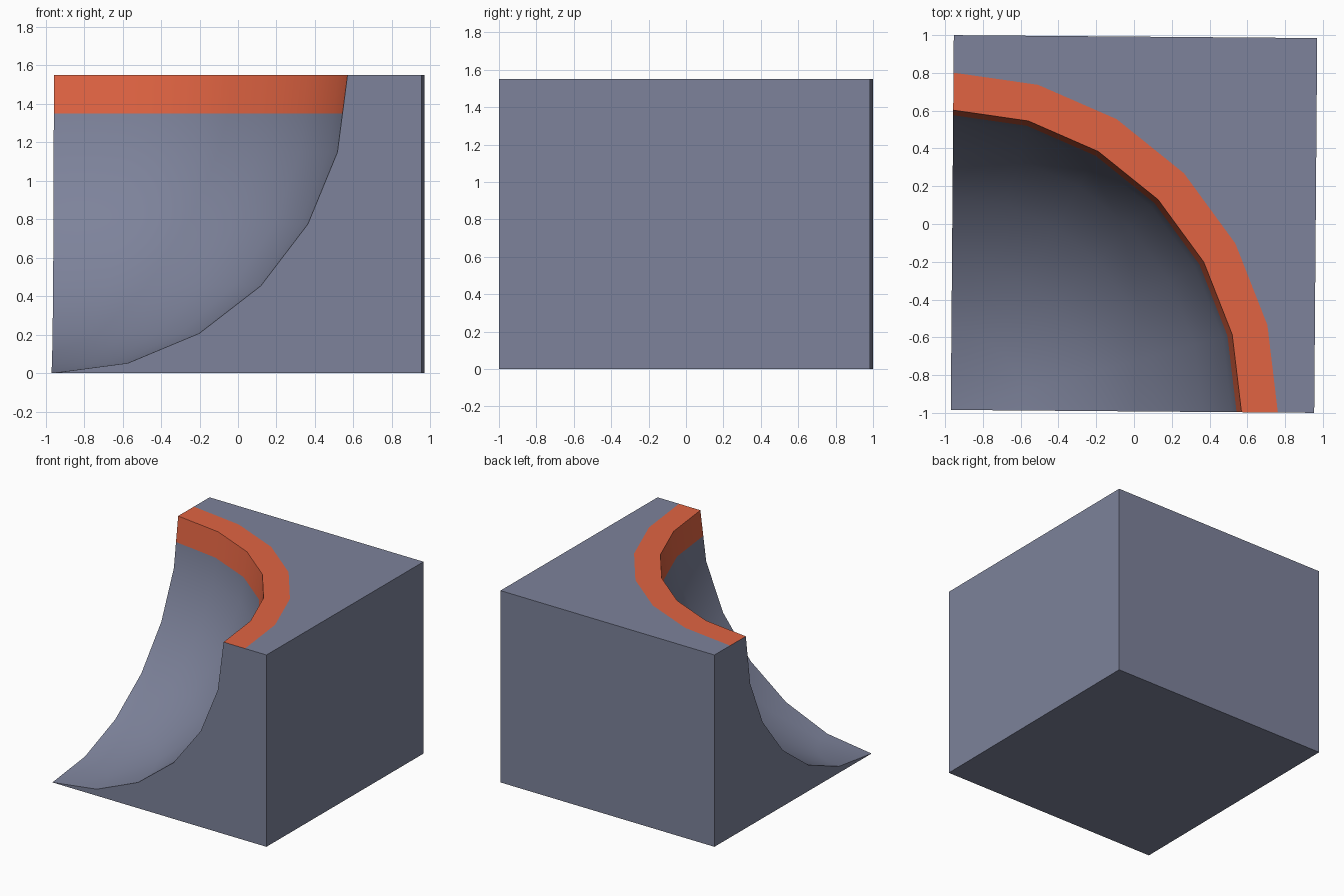
import bpy, bmesh, math
from mathutils import Matrix

if "Cube" in bpy.data.objects:
    bpy.data.objects.remove(bpy.data.objects["Cube"])

A, B, H = 0.962, 0.992, 1.55      # half width, half depth, height
R = 0.8                           # bowl radius as a share of the block
RIM = 0.9                         # outer edge of painted rim
N = 6                             # segments per quarter turn
BAND = 1.35                       # bottom of painted band in the bowl


def material(name, col):
    m = bpy.data.materials.new(name)
    m.diffuse_color = (*col, 1)
    m.use_nodes = True
    m.node_tree.nodes["Principled BSDF"].inputs["Base Color"].default_value = m.diffuse_color
    return m


bm = bmesh.new()


def ring(r, z):
    """Quarter ellipse about the front-left corner, from the front face to the left face."""
    out = []
    for i in range(N + 1):
        t = math.pi / 2 * i / N
        out.append(bm.verts.new((-A + 2 * A * r * math.cos(t),
                                 -B + 2 * B * r * math.sin(t), z)))
    return out


def face(verts, mat=0, smooth=False):
    f = bm.faces.new(verts)
    f.material_index = mat
    f.smooth = smooth


# Bowl rings from the ground up, with an extra ring where the paint starts
levels = [(R * math.sin(math.pi / 2 * j / N), H * (1 - math.cos(math.pi / 2 * j / N)))
          for j in range(1, N + 1)]
(r0, z0), (r1, z1) = levels[-2:]
levels.insert(-1, (r0 + (r1 - r0) * (BAND - z0) / (z1 - z0), BAND))
rings = [ring(r, z) for r, z in levels]
tip = bm.verts.new((-A, -B, 0))
outer = ring(RIM, H)

# Bowl surface and painted top rim
for i in range(N):
    face([tip, rings[0][i], rings[0][i + 1]], 0, True)
    for k in range(len(rings) - 1):
        lo, hi = rings[k], rings[k + 1]
        face([lo[i], hi[i], hi[i + 1], lo[i + 1]], int(k == len(rings) - 2), True)
    face([rings[-1][i], outer[i], outer[i + 1], rings[-1][i + 1]], 1)

# Block sides, top and base
fr, br, bl = [bm.verts.new((x, y, 0)) for x, y in ((A, -B), (A, B), (-A, B))]
frt, brt, blt = [bm.verts.new((x, y, H)) for x, y in ((A, -B), (A, B), (-A, B))]
face(outer[::-1] + [frt, brt, blt])
face([tip, fr, frt, outer[0]] + [r[0] for r in rings[::-1]])
face([bl, tip] + [r[-1] for r in rings] + [outer[-1], blt])
face([fr, br, brt, frt])
face([br, bl, blt, brt])
face([tip, bl, br, fr])

bmesh.ops.recalc_face_normals(bm, faces=bm.faces)
# The block sits very slightly turned
bm.transform(Matrix.Rotation(-0.008, 4, 'Z'))

mesh = bpy.data.meshes.new("corner_ramp")
bm.to_mesh(mesh)
bm.free()
mesh.materials.append(material("blue_grey", (0.205, 0.225, 0.325)))
mesh.materials.append(material("orange_red", (0.75, 0.127, 0.055)))
ob = bpy.data.objects.new("corner_ramp", mesh)
bpy.context.collection.objects.link(ob)
mesh.set_sharp_from_angle(angle=math.radians(35))
